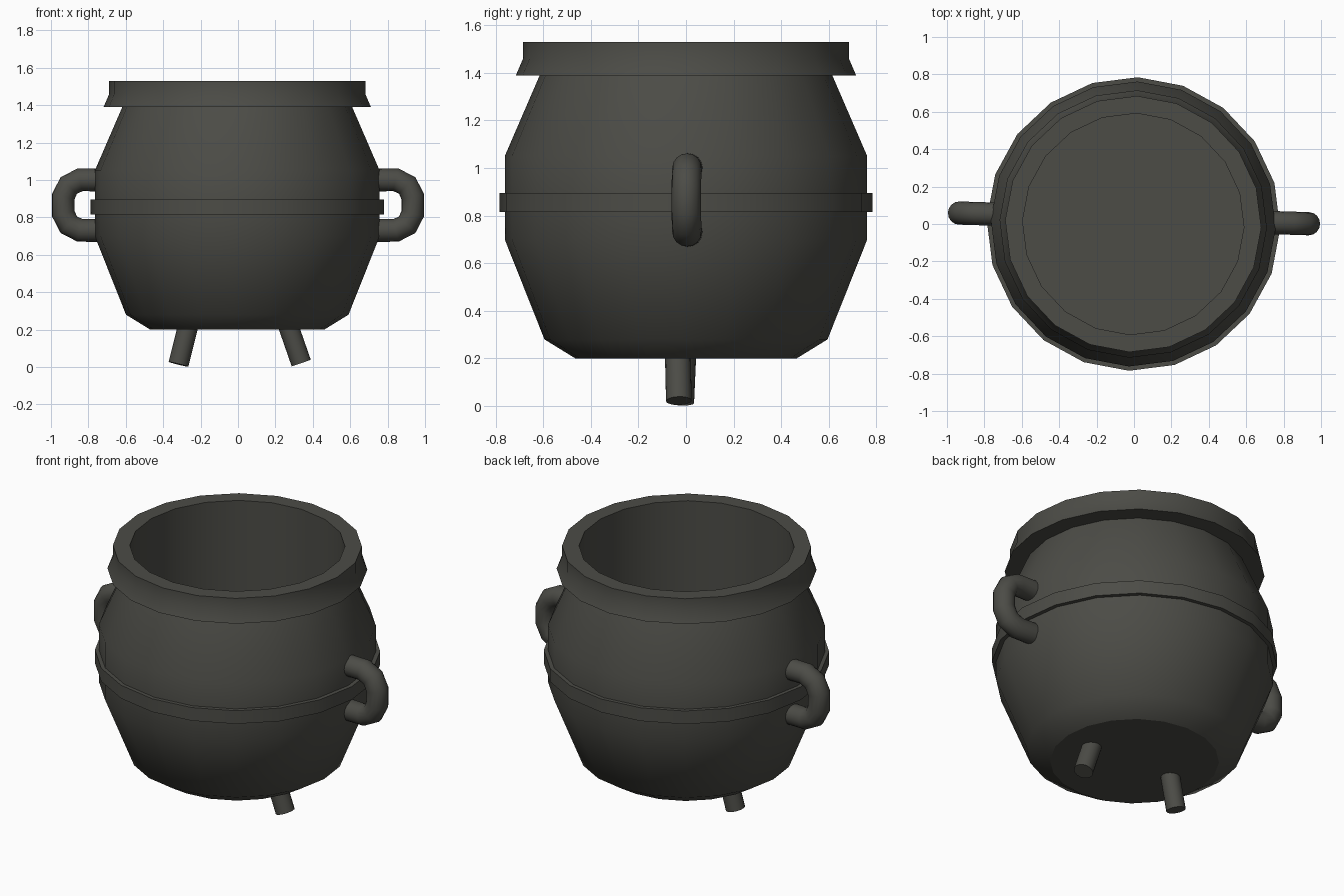
import bpy, bmesh, math
from mathutils import Vector, Matrix

if "Cube" in bpy.data.objects:
    bpy.data.objects.remove(bpy.data.objects["Cube"])

iron = bpy.data.materials.new("dark iron")
iron.diffuse_color = (0.072, 0.072, 0.062, 1)
iron.use_nodes = True
iron.node_tree.nodes["Principled BSDF"].inputs["Base Color"].default_value = iron.diffuse_color
SIDES = 20
TILT = math.radians(-1.75)   # whole pot is turned slightly


def finish(name, bm, angle=40):
    bmesh.ops.recalc_face_normals(bm, faces=bm.faces)
    me = bpy.data.meshes.new(name)
    bm.to_mesh(me)
    bm.free()
    ob = bpy.data.objects.new(name, me)
    bpy.context.collection.objects.link(ob)
    me.materials.append(iron)
    bpy.ops.object.select_all(action='DESELECT')
    ob.select_set(True)
    bpy.context.view_layer.objects.active = ob
    bpy.ops.object.shade_smooth_by_angle(angle=math.radians(angle))
    for p in me.polygons:          # end caps stay flat
        if len(p.vertices) > 4:
            p.use_smooth = False
    return ob


def skin(bm, rings, closed=False):
    n = len(rings[0])
    pairs = list(zip(rings, rings[1:])) + ([(rings[-1], rings[0])] if closed else [])
    for a, b in pairs:
        for i in range(n):
            j = (i + 1) % n
            bm.faces.new((a[i], a[j], b[j], b[i]))
    if not closed:
        bm.faces.new(rings[0])
        bm.faces.new(rings[-1])


def lathe(name, profile, closed=False, dx=0.0):
    bm = bmesh.new()
    rings = []
    for r, z in profile:
        angs = [TILT + 2 * math.pi * i / SIDES for i in range(SIDES)]
        rings.append([bm.verts.new((dx + r * math.cos(a), r * math.sin(a), z)) for a in angs])
    skin(bm, rings, closed)
    return finish(name, bm)


# hollow pot: outside, rim and straight inner wall with floor
lathe("pot_body", [(0.465, 0.2), (0.595, 0.28), (0.762, 0.70), (0.762, 1.05), (0.615, 1.39),
                   (0.715, 1.39), (0.685, 1.46), (0.685, 1.53), (0.592, 1.53), (0.592, 0.30)],
      dx=-0.004)

# raised band around the belly
lathe("belly_band", [(0.74, 0.815), (0.785, 0.815), (0.785, 0.895), (0.74, 0.895)], True, -0.003)


# bent tube handles
def handle(name, side):
    bm = bmesh.new()
    half = [(0.72, 0.135), (0.845, 0.135), (0.905, 0.105), (0.935, 0.045)]
    path = [Vector((x, 0, 0.866 + z)) for x, z in half]
    path += [Vector((x, 0, 0.866 - z)) for x, z in reversed(half)]
    rings = []
    for i, p in enumerate(path):
        d = (path[min(i + 1, len(path) - 1)] - path[max(i - 1, 0)]).normalized()
        if 0 < i < len(path) - 1:
            d = ((path[i + 1] - p).normalized() + (p - path[i - 1]).normalized()).normalized()
        u, v = Vector((0, 1, 0)), d.cross(Vector((0, 1, 0)))
        rings.append([bm.verts.new(p + 0.062 * (u * math.cos(t) + v * math.sin(t)))
                      for t in (2 * math.pi * k / 16 for k in range(16))])
    skin(bm, rings)
    turn = TILT if side > 0 else TILT + math.pi
    bm.transform(Matrix.Translation((0, 0.03, 0)) @ Matrix.Rotation(turn, 4, 'Z'))
    finish(name, bm)


handle("right_handle", 1)
handle("left_handle", -1)


# two splayed legs
def leg(name, top, bottom, r=0.054):
    top, bottom = Vector(top), Vector(bottom)
    d = top - bottom
    bm = bmesh.new()
    bmesh.ops.create_cone(bm, cap_ends=True, segments=16, radius1=r, radius2=r, depth=d.length)
    rot = Vector((0, 0, 1)).rotation_difference(d).to_matrix().to_4x4()
    bm.transform(Matrix.Translation((top + bottom) / 2) @ rot)
    finish(name, bm)


leg("right_leg", (0.262, -0.035, 0.24), (0.338, -0.030, 0.022))
leg("left_leg", (-0.262, -0.01, 0.24), (-0.318, -0.020, 0.015))
